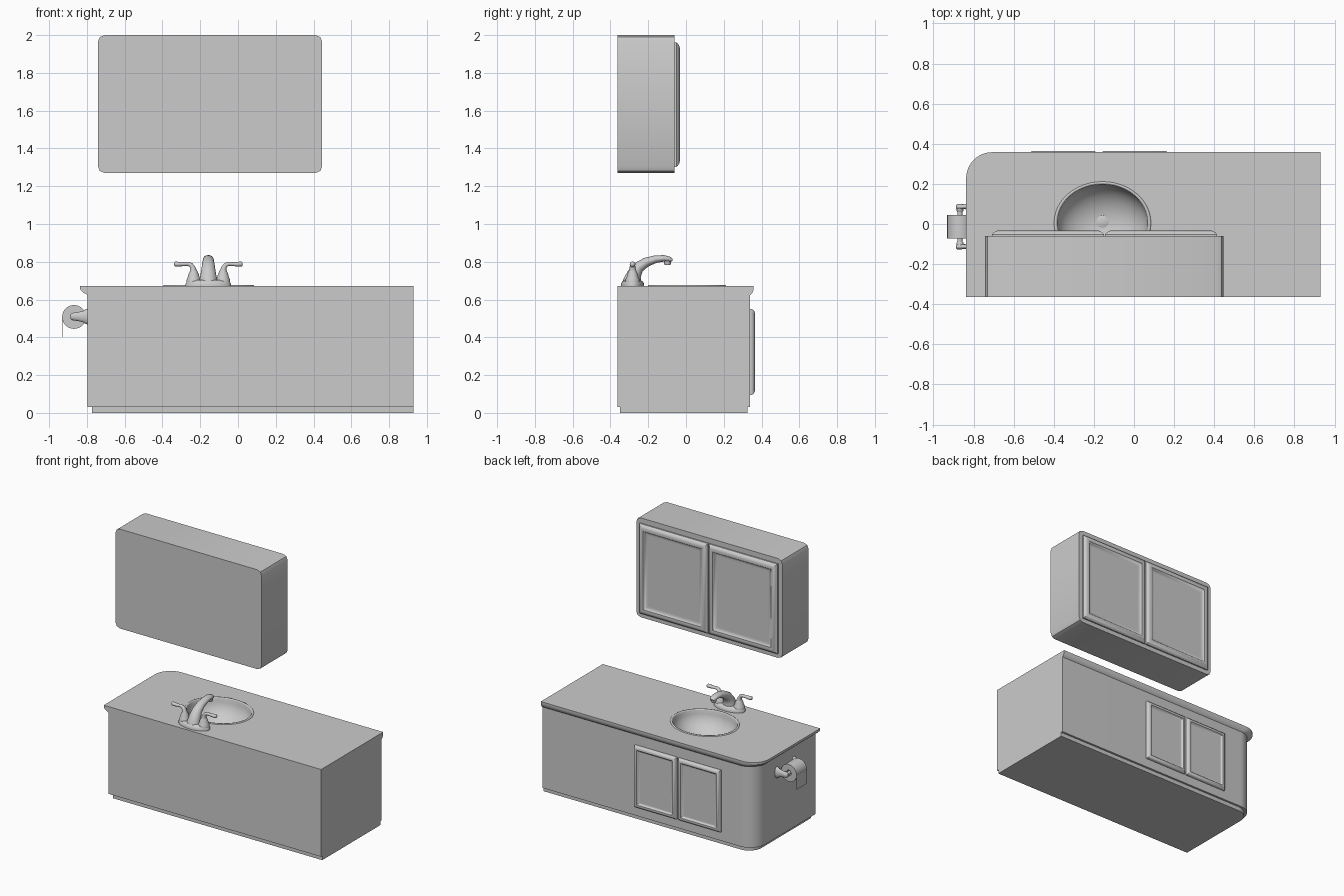
import bpy, bmesh, math
from mathutils import Vector

if "Cube" in bpy.data.objects:
    bpy.data.objects.remove(bpy.data.objects["Cube"])

X, Y, Z = Vector((1, 0, 0)), Vector((0, 1, 0)), Vector((0, 0, 1))


def finish(bm, name, angle=35):
    bmesh.ops.recalc_face_normals(bm, faces=bm.faces)
    mesh = bpy.data.meshes.new(name)
    bm.to_mesh(mesh)
    bm.free()
    ob = bpy.data.objects.new(name, mesh)
    bpy.context.collection.objects.link(ob)
    bpy.ops.object.select_all(action='DESELECT')
    ob.select_set(True)
    bpy.context.view_layer.objects.active = ob
    bpy.ops.object.shade_smooth_by_angle(angle=math.radians(angle))
    return ob


def loft(name, rings, caps=(True, True), closed=False, angle=35):
    """Skin a list of equal-length point rings."""
    bm = bmesh.new()
    vs = [[bm.verts.new(p) for p in r] for r in rings]
    n = len(vs[0])
    pairs = list(zip(vs, vs[1:])) + ([(vs[-1], vs[0])] if closed else [])
    for a, b in pairs:
        for i in range(n):
            j = (i + 1) % n
            bm.faces.new((a[i], a[j], b[j], b[i]))
    if not closed:
        if caps[0]:
            bm.faces.new(vs[0])
        if caps[1]:
            bm.faces.new(vs[-1])
    return finish(bm, name, angle)


def sweep(name, sections, side, axis=None, n=24, **kw):
    """Elliptical sections (x, y, z, a, b) along a path; a lies along side."""
    pts = [Vector(s[:3]) for s in sections]
    rings = []
    for i, s in enumerate(sections):
        t = axis or (pts[min(i + 1, len(pts) - 1)] - pts[max(i - 1, 0)]).normalized()
        up = t.cross(side).normalized()
        rings.append([pts[i] + side * s[3] * math.cos(2 * math.pi * k / n)
                      + up * s[4] * math.sin(2 * math.pi * k / n) for k in range(n)])
    return loft(name, rings, **kw)


def box(name, lo, hi, bevel=0, seg=2):
    bm = bmesh.new()
    bmesh.ops.create_cube(bm, size=1)
    for v in bm.verts:
        v.co = Vector([(l + h) / 2 + c * (h - l) for l, h, c in zip(lo, hi, v.co)])
    if bevel:  # round only the edges running along y
        edges = [e for e in bm.edges if abs(e.verts[0].co.y - e.verts[1].co.y) > 1e-4]
        bmesh.ops.bevel(bm, geom=edges, offset=bevel, segments=seg, profile=0.5, affect='EDGES')
    return finish(bm, name)


def counter_ring(left, front, back, z, r):
    """Plan outline with one rounded corner at left/back."""
    pts = [(left, front, z), (0.93, front, z), (0.93, back, z)]
    for k in range(13):
        a = math.pi / 2 * (1 + k / 12)
        pts.append((left + r + r * math.cos(a), back - r + r * math.sin(a), z))
    return pts


def door(name, x0, x1, z0, z1, y, t, w):
    """Raised moulding frame around a sunken flat panel."""
    prof = [(0, 0), (0, .35), (.1, .65), (.3, .95), (.42, 1), (.6, .95), (.75, .6), (.85, .5), (1, .5)]
    rings = []
    for d, h in prof:
        d *= w
        rings.append([(x0 + d, y + t * h, z0 + d), (x1 - d, y + t * h, z0 + d),
                      (x1 - d, y + t * h, z1 - d), (x0 + d, y + t * h, z1 - d)])
    loft(name, rings)


# base cabinet with recessed plinth
toe = (-0.772, -0.35, 0.325)
body = (-0.797, -0.363, 0.34)
loft("base_cabinet", [counter_ring(*toe, 0, .10), counter_ring(*toe, .03, .10),
                      counter_ring(*body, .03, .12), counter_ring(*body, .626, .12)],
     caps=(True, False))

# countertop with flared lip
lip = (-0.837, -0.363, 0.358)
top = loft("countertop", [counter_ring(*body, .625, .12),
                          counter_ring(-.815, -.363, .35, .634, .125),
                          counter_ring(*lip, .654, .13), counter_ring(*lip, .671, .13)])

# sink hole and bowl
SX, SY = -0.157, 0.005
cut = sweep("sink_cutter", [(SX, SY, .5, .23, .196), (SX, SY, .8, .23, .196)], X, Z, n=48)
mod = top.modifiers.new("hole", 'BOOLEAN')
mod.object, mod.operation, mod.solver = cut, 'DIFFERENCE', 'EXACT'
bpy.context.view_layer.objects.active = top
bpy.ops.object.modifier_apply(modifier="hole")
bpy.data.objects.remove(cut)

bowl = [(1.01, .670), (1.0, .675), (.98, .677), (.955, .676), (.94, .668)]
bowl += [(.94 * math.cos(a), .668 - .16 * math.sin(a))
         for a in [math.pi / 2 * k / 10 for k in range(1, 10)]]
bowl.append((.02, .508))
sweep("sink_bowl", [(SX, SY, z, .24 * f, .205 * f) for f, z in bowl], X, Z,
      n=48, caps=(False, True), angle=60)
sweep("drain", [(SX, .012, .505, .03, .03), (SX, .012, .514, .03, .03),
                (SX, .012, .516, .026, .026)], X, Z)

# faucet base plate
FX, FY = -0.157, -0.283
sweep("faucet_base", [(FX, FY, .67, .12, .061), (FX, FY, .684, .12, .061),
                      (FX, FY, .697, .112, .053), (FX, FY, .703, .098, .042)], X, Z, n=32)

# faucet spout
spout = [(-.286, .675, .052, .054), (-.284, .70, .049, .048), (-.274, .735, .041, .038),
         (-.25, .772, .035, .03), (-.21, .798, .031, .025), (-.16, .814, .028, .02),
         (-.115, .818, .026, .017), (-.085, .812, .022, .014), (-.072, .808, .012, .007)]
sweep("faucet_spout", [(FX, y, z, a, b) for y, z, a, b in spout], X, angle=50)
sweep("spout_nozzle", [(FX, -.098, .81, .018, .018), (FX, -.098, .79, .018, .018),
                       (FX, -.098, .782, .015, .015)], X, Z, n=20)

# faucet handles, mirrored about the spout
lever = [(.078, .725, .026, .026), (.079, .748, .021, .02), (.082, .768, .016, .014),
         (.092, .783, .013, .012), (.108, .789, .012, .011), (.135, .787, .012, .01),
         (.16, .787, .015, .013), (.176, .788, .015, .013), (.181, .788, .009, .008)]
bell = [(.69, .038), (.706, .037), (.715, .032), (.735, .027), (.755, .018)]
for s, side in ((-1, "left"), (1, "right")):
    sweep(f"handle_bell_{side}", [(FX + s * .078, FY, z, r, r) for z, r in bell], X, Z)
    sweep(f"handle_lever_{side}", [(FX + s * x, FY, z, a, b) for x, z, a, b in lever], Y,
          n=16, angle=50)

# lower doors
for i, (a, b) in enumerate(((-.525, -.182), (-.168, .175))):
    door(f"lower_door_{i + 1}", a, b, .095, .55, .339, .025, .045)

# wall cabinet and its doors
box("wall_cabinet", (-.742, -.363, 1.27), (.446, -.06, 2.0), bevel=.036)
for i, (a, b) in enumerate(((-.708, -.15), (-.144, .414))):
    door(f"upper_door_{i + 1}", a, b, 1.302, 1.962, -.061, .028, .07)

# paper roll with hanging sheet
RX, RZ, Y0, Y1 = -0.868, 0.508, -0.072, 0.046
sweep("paper_roll", [(RX, y, RZ, r, r) for y, r in ((Y0, .02), (Y0, .063), (Y1, .063), (Y1, .02))],
      X, Y, n=32, closed=True)
box("paper_sheet", (-.932, Y0, .402), (-.930, Y1, RZ))

# roll holder: spindle and two flared brackets
sweep("roll_spindle", [(RX, -.11, RZ, .012, .012), (RX, .085, RZ, .012, .012)], X, Y, n=16)
arm = [(-.79, .022, .042), (-.806, .022, .04), (-.818, .015, .031), (-.845, .012, .024),
       (-.872, .014, .02), (-.882, .013, .018), (-.887, .008, .011)]
for y, side in ((-.113, "front"), (.086, "back")):
    sweep(f"roll_bracket_{side}", [(x, y, RZ + .002, a, b) for x, a, b in arm], Y, X, n=20, angle=50)
    d = 1 if y < 0 else -1
    sweep(f"roll_collar_{side}", [(RX, y, RZ, .018, .018), (RX, y + d * .018, RZ, .018, .018),
                                  (RX, y + d * .026, RZ, .013, .013)], X, Y, n=16)
